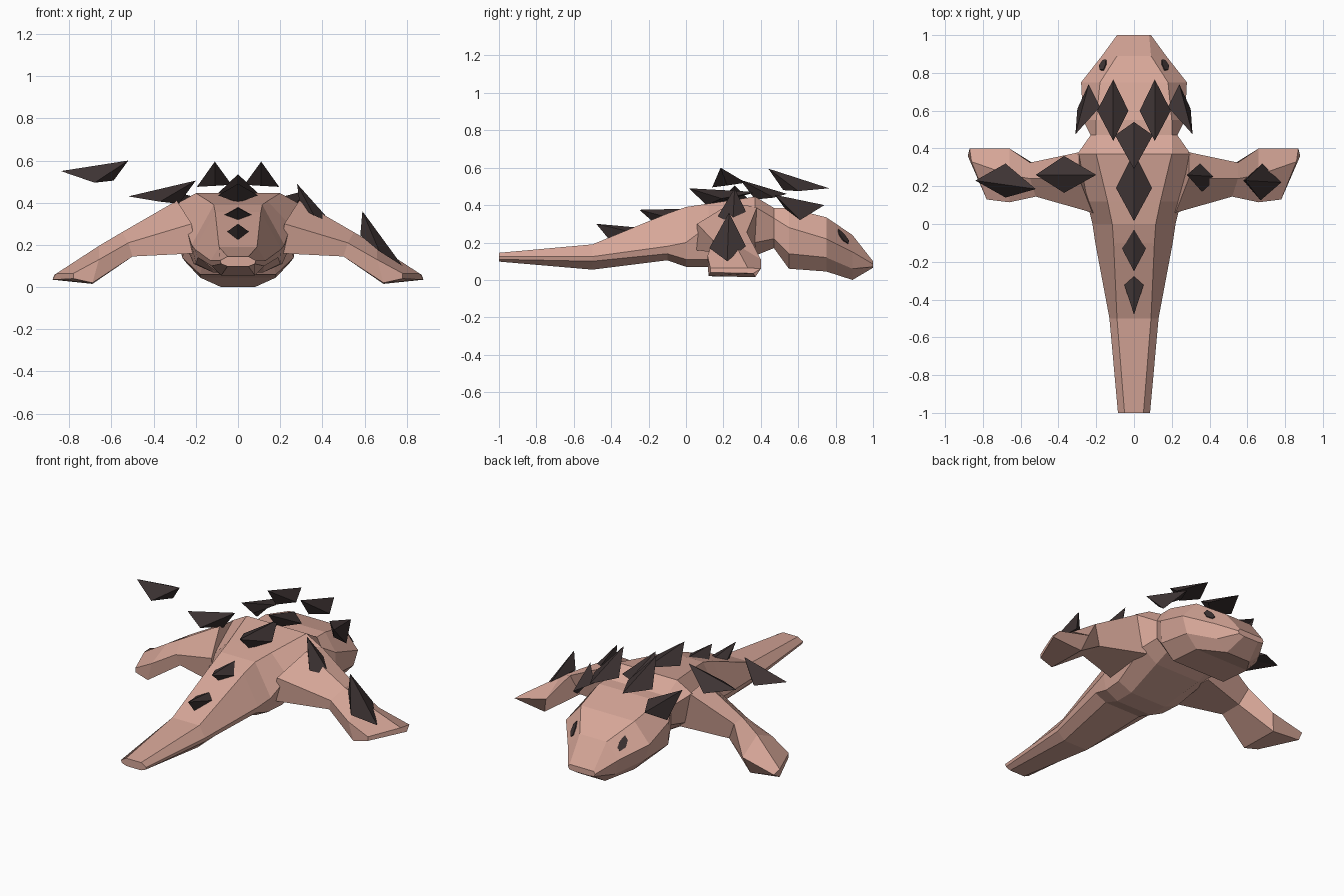
import bpy, bmesh
from mathutils import Vector


def material(name, rgb):
    m = bpy.data.materials.new(name)
    m.diffuse_color = (*rgb, 1)
    return m


SKIN = material("dusty_pink_skin", (0.68, 0.385, 0.315))
DARK = material("charcoal_horn", (0.047, 0.033, 0.033))


def make(name, verts, faces, mat):
    bm = bmesh.new()
    vs = [bm.verts.new(v) for v in verts]
    for f in faces:
        bm.faces.new([vs[i] for i in f])
    bmesh.ops.recalc_face_normals(bm, faces=bm.faces[:])
    me = bpy.data.meshes.new(name)
    bm.to_mesh(me)
    bm.free()
    me.materials.append(mat)
    ob = bpy.data.objects.new(name, me)
    bpy.context.collection.objects.link(ob)
    return ob


def loft(name, rings, mat):
    """Skin a list of equal-sized rings and cap both ends."""
    n = len(rings[0])
    verts = [p for r in rings for p in r]
    faces = [[k * n + i, k * n + (i + 1) % n, (k + 1) * n + (i + 1) % n, (k + 1) * n + i]
             for k in range(len(rings) - 1) for i in range(n)]
    faces += [list(range(n)), [(len(rings) - 1) * n + i for i in range(n)]]
    return make(name, verts, faces, mat)


# Body from tail to snout: y, then half section (top, side, low side, bottom)
stations = [
    (-1.0, (.05, .145), (.085, .125), (.08, .11), (.05, .098)),
    (-.5, (.09, .19), (.13, .125), (.125, .10), (.08, .055)),
    (-.1, (.108, .355), (.205, .18), (.19, .14), (.12, .105)),
    (0, (.115, .39), (.22, .20), (.20, .11), (.12, .07)),
    (.12, (.14, .408), (.25, .29), (.21, .11), (.12, .07)),
    (.37, (.20, .445), (.30, .39), (.25, .20), (.15, .13)),
    (.47, (.20, .385), (.23, .33), (.23, .22), (.15, .17)),
    (.55, (.20, .385), (.27, .28), (.265, .14), (.18, .06)),
    (.75, (.18, .335), (.28, .22), (.25, .12), (.18, .045)),
    (.89, (.09, .24), (.17, .15), (.15, .06), (.08, .0)),
    (1.0, (.08, .10), (.09, .085), (.085, .07), (.05, .065)),
]
rings = []
for y, *half in stations:
    rings.append([(x, y, z) for x, z in half] + [(-x, y, z) for x, z in reversed(half)])
loft("body", rings, SKIN)

# Flippers: shoulder, elbow, palm, finger edge
arm = [
    [(.29, .38, .39), (.29, .24, .41), (.22, .06, .30), (.20, .05, .16), (.22, .37, .17)],
    [(.55, .325, .255), (.55, .24, .26), (.52, .145, .21), (.50, .16, .145), (.50, .30, .145)],
    [(.66, .40, .11), (.66, .26, .195), (.66, .115, .13), (.69, .12, .02), (.69, .37, .015)],
    [(.87, .40, .06), (.86, .33, .065), (.78, .13, .065), (.78, .13, .04), (.88, .36, .035)],
]
for side, s in (("right", 1), ("left", -1)):
    loft(side + "_flipper", [[(s * x, y, z) for x, y, z in r] for r in arm], SKIN)


def spike(name, apex, back, side_a, front, side_b):
    """Pyramid leaning away from a four-cornered base."""
    make(name, [apex, back, side_a, front, side_b],
         [(0, 1, 2), (0, 2, 3), (0, 3, 4), (0, 4, 1), (1, 2, 3), (1, 3, 4)], DARK)


# Spine spikes: apex, back and front (y, z), then half width, y, z of the side corners
spine = [
    ((-.48, .30), (-.41, .215), (-.20, .275), .055, -.31, .26),
    ((-.25, .375), (-.17, .305), (-.02, .38), .08, -.10, .335),
    ((.015, .49), (.11, .40), (.38, .47), .095, .19, .435),
    ((.29, .535), (.37, .43), (.54, .46), .10, .47, .44),
]
for i, (a, b, f, w, y, z) in enumerate(spine):
    spike(f"spine_spike_{i + 1}", (0, *a), (0, *b), (w, y, z), (0, *f), (-w, y, z))

# Crown and cheek spikes, mirrored
for side, s in (("right", 1), ("left", -1)):
    spike(side + "_crown_spike", (s * .11, .44, .595), (s * .11, .52, .48),
          (s * .195, .60, .475), (s * .11, .765, .49), (s * .03, .60, .485))
    spike(side + "_cheek_spike", (s * .31, .475, .455), (s * .27, .53, .38),
          (s * .30, .61, .32), (s * .24, .74, .40), (s * .18, .62, .42))

# Flipper spikes: the left ones lean outward, the right ones inward
spike("right_inner_spike", (.28, .26, .49), (.295, .25, .375),
      (.36, .17, .34), (.45, .25, .30), (.36, .33, .345))
spike("right_outer_spike", (.59, .23, .36), (.58, .23, .245),
      (.67, .125, .17), (.78, .22, .10), (.68, .32, .18))
spike("left_inner_spike", (-.52, .26, .43), (-.28, .26, .395),
      (-.37, .36, .405), (-.20, .26, .505), (-.37, .165, .405))
spike("left_outer_spike", (-.84, .23, .55), (-.59, .22, .505),
      (-.68, .32, .52), (-.52, .185, .60), (-.68, .14, .495))

# Eyes: thin plates on the sloping sides of the head
hexagon = [(.45, .22), (.66, .3), (.84, .5), (.82, .68), (.62, .66), (.46, .45)]
for side, s in (("right", 1), ("left", -1)):
    t0, s0, t1, s1 = [Vector((s * x, stations[k][0], z))
                      for k in (8, 9) for x, z in stations[k][1:3]]
    n = (s1 - t0).cross(s0 - t1).normalized()
    n *= 1 if n.z > 0 else -1
    flat = [t0.lerp(t1, u).lerp(s0.lerp(s1, u), v) for u, v in hexagon]
    loft(side + "_eye", [[p - n * .003 for p in flat], [p + n * .006 for p in flat]], DARK)
